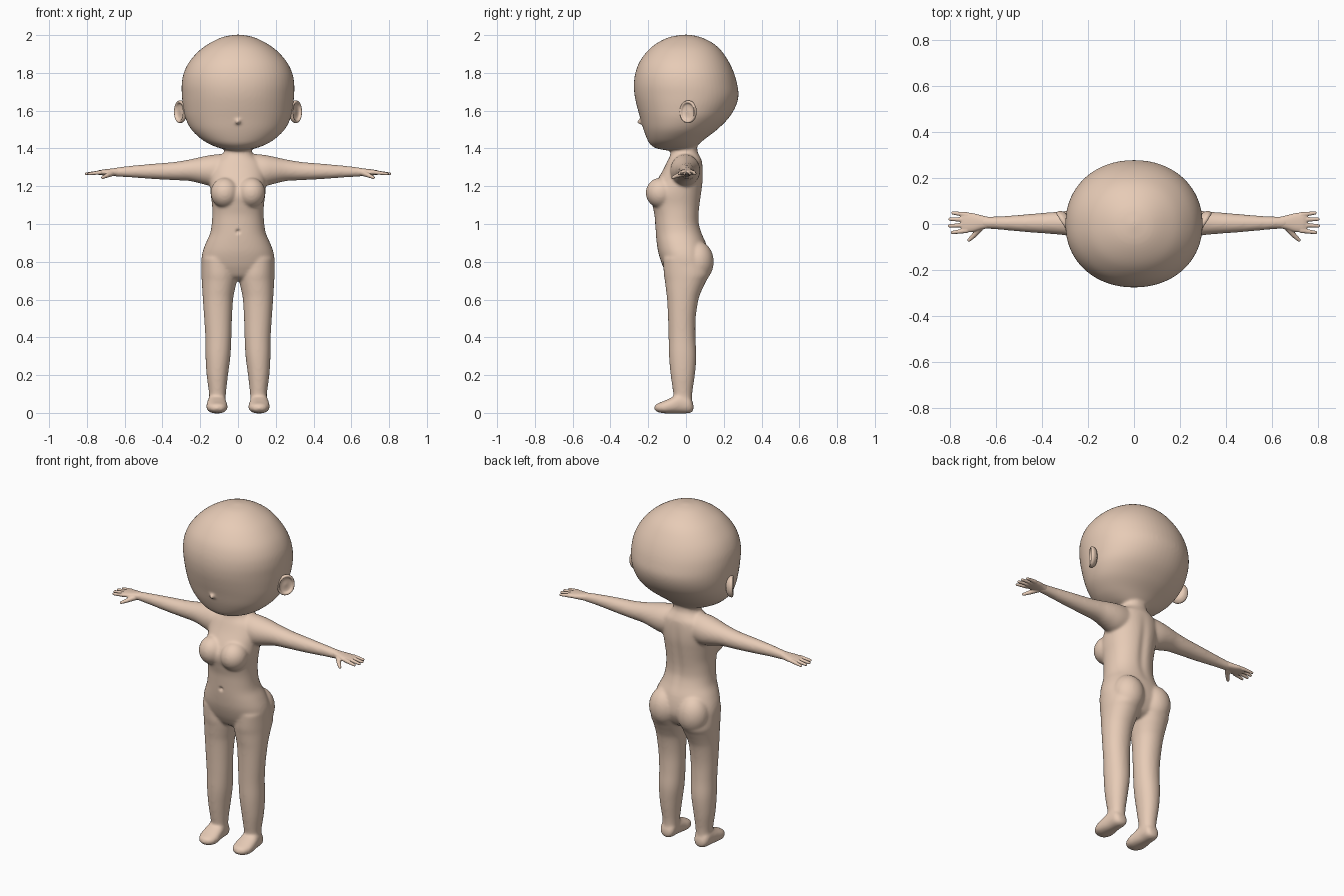
import bpy, bmesh, math
from mathutils import Vector, Matrix

skin = bpy.data.materials.new("skin")
skin.diffuse_color = (0.80, 0.60, 0.47, 1)


def smooth_rows(rows, sub=4):
    """Catmull-Rom through the rows of a profile."""
    out = []
    for i in range(len(rows) - 1):
        p0, p1, p2, p3 = rows[max(i - 1, 0)], rows[i], rows[i + 1], rows[min(i + 2, len(rows) - 1)]
        for k in range(sub):
            t = k / sub
            out.append([0.5 * (2 * b + (c - a) * t + (2 * a - 5 * b + 4 * c - d) * t * t
                               + (3 * b - a - 3 * c + d) * t ** 3)
                        for a, b, c, d in zip(p0, p1, p2, p3)])
    return out + [list(rows[-1])]


def loft(bm, rows, axis="z", side=1, power=2.0, seg=40):
    """Rows are (position, a_min, a_max, b_min, b_max) across the given axis."""
    rings = []
    for t, a0, a1, b0, b1 in smooth_rows(rows):
        ring = []
        for i in range(seg):
            u = 2 * math.pi * i / seg
            c, s = math.cos(u), math.sin(u)
            a = (a0 + a1) / 2 + (a1 - a0) / 2 * math.copysign(abs(c) ** (2 / power), c)
            b = (b0 + b1) / 2 + (b1 - b0) / 2 * math.copysign(abs(s) ** (2 / power), s)
            x, y, z = {"z": (a, b, t), "x": (t, a, b), "y": (a, t, b)}[axis]
            ring.append(bm.verts.new((x * side, y, z)))
        rings.append(ring)
    for r, q in zip(rings, rings[1:]):
        for i in range(seg):
            j = (i + 1) % seg
            bm.faces.new((r[i], r[j], q[j], q[i]))
    bm.faces.new(rings[0])
    bm.faces.new(rings[-1])


def ball(bm, pos, size):
    m = Matrix.Translation(pos) @ Matrix.Diagonal((*size, 1))
    bmesh.ops.create_uvsphere(bm, u_segments=32, v_segments=20, radius=1, matrix=m)


def finger(bm, p, q, r0, r1):
    p, q = Vector(p), Vector(q)
    d = q - p
    m = Matrix.Translation((p + q) / 2) @ d.to_track_quat("Z", "Y").to_matrix().to_4x4()
    bmesh.ops.create_cone(bm, cap_ends=True, segments=20, radius1=r0, radius2=r1, depth=d.length, matrix=m)
    ball(bm, q, (r1, r1, r1))


def finish(bm, name, voxel=None, repeat=10):
    """Make the object; overlapping parts are fused and softened when voxel is set."""
    bmesh.ops.recalc_face_normals(bm, faces=bm.faces)
    me = bpy.data.meshes.new(name)
    bm.to_mesh(me)
    bm.free()
    ob = bpy.data.objects.new(name, me)
    bpy.context.collection.objects.link(ob)
    if voxel:
        rm = ob.modifiers.new("fuse", "REMESH")
        rm.mode, rm.voxel_size = "VOXEL", voxel
        sm = ob.modifiers.new("soften", "SMOOTH")
        sm.factor, sm.iterations = 0.5, repeat
        dg = bpy.context.evaluated_depsgraph_get()
        ob.data = bpy.data.meshes.new_from_object(ob.evaluated_get(dg))
        ob.modifiers.clear()
    ob.data.materials.clear()
    ob.data.materials.append(skin)
    for p in ob.data.polygons:
        p.use_smooth = True
    return ob


def sym(rows):
    """(z, half width, front, back) to full loft rows."""
    return [(z, -w, w, f, b) for z, w, f, b in rows]


body = bmesh.new()
# head
loft(body, sym([(2.002, .015, -.015, .015), (1.99, .08, -.085, .075), (1.96, .145, -.15, .138),
                (1.92, .203, -.2, .185), (1.86, .257, -.245, .226), (1.80, .287, -.268, .254),
                (1.74, .298, -.276, .271), (1.68, .297, -.272, .278), (1.62, .291, -.259, .262),
                (1.56, .278, -.242, .225), (1.50, .247, -.225, .165), (1.45, .195, -.206, .10),
                (1.42, .145, -.188, .065), (1.40, .09, -.155, .04), (1.388, .03, -.09, .0)]),
     power=2.1, seg=64)
ball(body, (0, -.243, 1.54), (.014, .018, .014))
# neck and torso
loft(body, sym([(1.46, .07, -.07, .06), (1.39, .072, -.08, .06), (1.36, .09, -.085, .072),
                (1.33, .13, -.1, .085), (1.28, .148, -.125, .09), (1.22, .148, -.16, .09),
                (1.16, .145, -.188, .083), (1.10, .137, -.178, .075), (1.05, .136, -.167, .07),
                (1.00, .139, -.163, .071), (.95, .148, -.16, .085), (.90, .17, -.155, .105),
                (.85, .188, -.147, .118), (.80, .194, -.132, .122), (.76, .185, -.115, .11),
                (.72, .15, -.09, .085), (.70, .09, -.05, .05)]), power=2.2, seg=56)
for s in (1, -1):
    # bust and seat
    ball(body, (.07 * s, -.135, 1.165), (.075, .078, .08))
    ball(body, (.092 * s, .06, .80), (.09, .087, .11))
    # arm
    loft(body, [(.07, -.08, .07, 1.20, 1.372), (.14, -.083, .075, 1.20, 1.366), (.20, -.07, .07, 1.215, 1.354),
                (.26, -.055, .06, 1.228, 1.341), (.34, -.045, .053, 1.232, 1.328), (.45, -.037, .044, 1.238, 1.319),
                (.56, -.027, .035, 1.246, 1.309), (.63, -.021, .033, 1.250, 1.301), (.67, -.022, .036, 1.255, 1.294)],
         "x", s)
    # leg
    loft(body, [(.82, .02, .192, -.12, .10), (.74, .006, .194, -.118, .125), (.70, .006, .192, -.112, .108),
                (.65, .017, .189, -.106, .084), (.6, .026, .186, -.1, .066), (.5, .032, .179, -.095, .051),
                (.4, .035, .173, -.092, .05), (.3, .04, .172, -.09, .055), (.2, .053, .166, -.081, .047),
                (.1, .064, .153, -.067, .033), (.03, .066, .152, -.06, .033)], "z", s, 2.1)
    # foot
    loft(body, [(-.168, .10, .122, .018, .034), (-.155, .072, .147, .006, .048), (-.12, .056, .166, -.002, .062),
                (-.08, .057, .167, -.003, .08), (-.03, .064, .16, -.003, .105), (.015, .068, .154, -.002, .09),
                (.034, .08, .14, .006, .06), (.04, .1, .12, .02, .04)], "y", s, 2.3)
body = finish(body, "body", .007, 12)
# navel dimple and shallow spine groove
for v in body.data.vertices:
    x, y, z = v.co
    if y < -.1 and .9 < z < 1.02:
        v.co.y += .013 * math.exp(-(x * x + (z - .96) ** 2) / .0001)
    if y > .03 and .9 < z < 1.33:
        v.co.y -= .008 * math.exp(-(x / .025) ** 2) * math.sin(math.pi * (z - .9) / .43)

for s, side in ((1, "left"), (-1, "right")):
    # hand: palm, four fingers and thumb
    bm = bmesh.new()
    loft(bm, [(.63, -.018, .03, 1.254, 1.298), (.665, -.024, .038, 1.256, 1.294), (.70, -.034, .047, 1.257, 1.290),
              (.735, -.036, .05, 1.260, 1.285), (.752, -.03, .044, 1.266, 1.279)], "x", s, 2.3)
    for y0, y1, tip in ((-.028, -.037, .790), (-.004, -.008, .803), (.019, .021, .801), (.040, .048, .788)):
        finger(bm, (.725 * s, y0, 1.273), (tip * s, y1, 1.266), .0115, .0075)
    finger(bm, (.665 * s, -.008, 1.270), (.695 * s, -.048, 1.256), .017, .011)
    finger(bm, (.692 * s, -.045, 1.257), (.718 * s, -.070, 1.246), .0115, .008)
    finish(bm, side + "_hand", .003, 6)
    # ear: dished disc turned backwards
    bm = bmesh.new()
    loft(bm, [(h, -.05 * r, .05 * r, -.06 * r, .06 * r) for h, r in
              ((-.024, .3), (-.018, .7), (-.004, .95), (.006, 1), (.014, .93), (.013, .8), (.004, .66),
               (.001, .4), (.002, .05))], "x", 1, 2.1)
    bmesh.ops.transform(bm, verts=bm.verts, matrix=Matrix.Translation((.302, .014, 1.594))
                        @ Matrix.Rotation(math.radians(-32), 4, "Z"))
    bmesh.ops.scale(bm, verts=bm.verts, vec=(s, 1, 1))
    finish(bm, side + "_ear")
